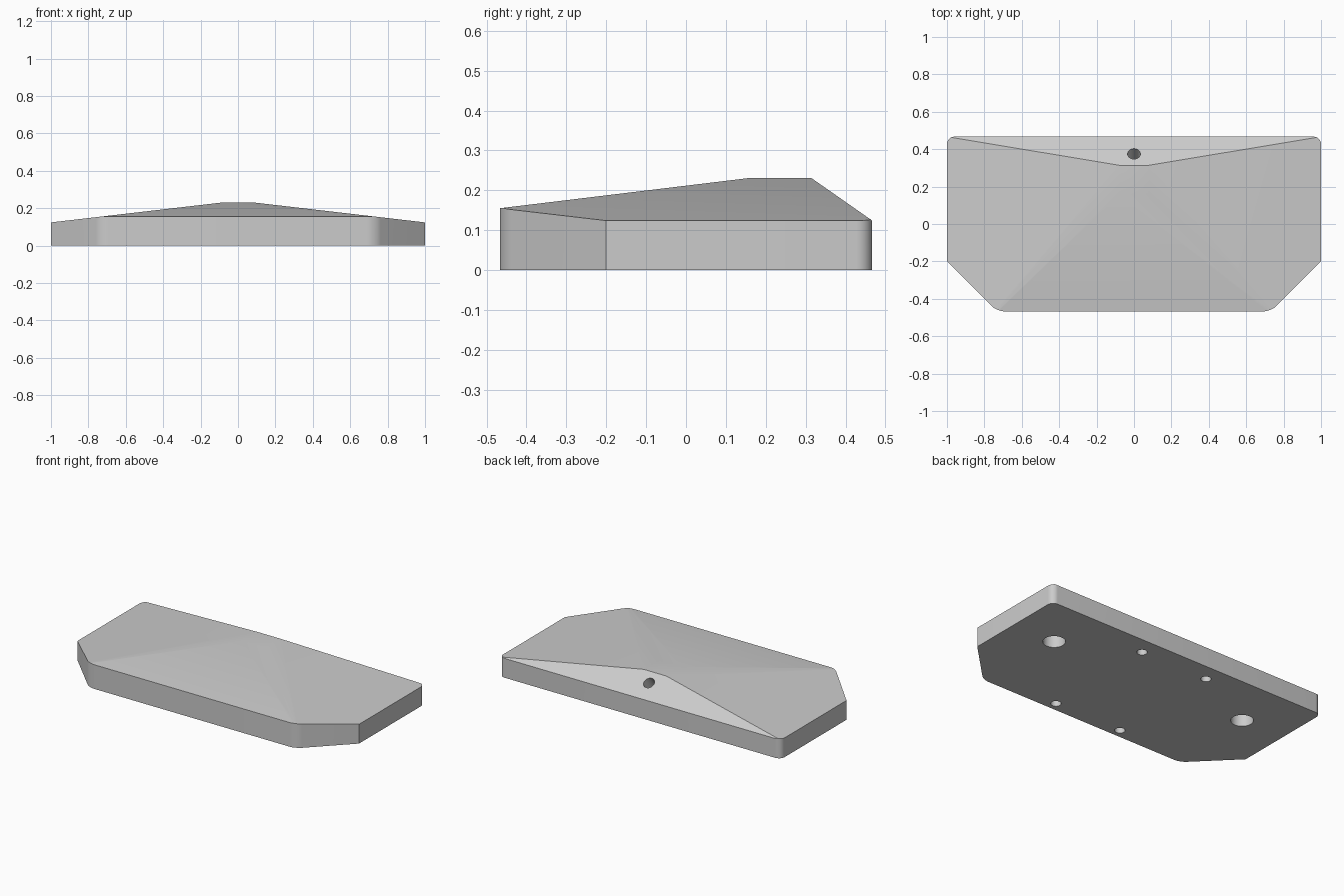
import bpy, bmesh
from mathutils import Vector

cube = bpy.data.objects.get("Cube")
if cube:
    bpy.data.objects.remove(cube)

HEIGHT, RIM = 0.231, 0.124
BACK, FRONT = 0.467, -0.467

grey = bpy.data.materials.new("plain_grey")
grey.use_nodes = True
colour = (0.6, 0.6, 0.6, 1)
grey.diffuse_color = colour
grey.node_tree.nodes["Principled BSDF"].inputs["Base Color"].default_value = colour


def make_object(name, bm):
    bmesh.ops.recalc_face_normals(bm, faces=bm.faces)
    mesh = bpy.data.meshes.new(name)
    bm.to_mesh(mesh)
    bm.free()
    mesh.materials.append(grey)
    obj = bpy.data.objects.new(name, mesh)
    bpy.context.collection.objects.link(obj)
    return obj


# Body: chamfered plan, extruded to the full height
half = [(1, BACK), (1, -0.2), (0.733, FRONT)]
plan = half + [(-x, y) for x, y in reversed(half)]
bm = bmesh.new()
base = bm.faces.new([bm.verts.new((x, y, 0)) for x, y in plan])
top = bmesh.ops.extrude_face_region(bm, geom=[base], use_keep_orig=True)["geom"]
bmesh.ops.translate(bm, vec=(0, 0, HEIGHT),
                    verts=[g for g in top if isinstance(g, bmesh.types.BMVert)])
bmesh.ops.recalc_face_normals(bm, faces=bm.faces)

# Rounded back and front corners
corners = [e for e in bm.edges
           if abs(e.verts[0].co.z - e.verts[1].co.z) > 0.1
           and abs(e.verts[0].co.y) > 0.4]
bmesh.ops.bevel(bm, geom=corners, offset=0.04, offset_type='OFFSET',
                segments=8, profile=0.5, affect='EDGES')

# Sloping top facets: front, both sides and the steep back
side_slope = (HEIGHT - RIM) / 0.92
front_slope = (HEIGHT - 0.155) / (0.16 - FRONT)
back_slope = (HEIGHT - RIM) / (BACK - 0.314)
facets = [((0, 0.16, HEIGHT), (0, -front_slope, 1)),
          ((0.08, 0, HEIGHT), (side_slope, 0, 1)),
          ((-0.08, 0, HEIGHT), (-side_slope, 0, 1)),
          ((0, 0.314, HEIGHT), (0, back_slope, 1))]
for point, normal in facets:
    cut = bmesh.ops.bisect_plane(bm, geom=bm.verts[:] + bm.edges[:] + bm.faces[:],
                                 plane_co=point, plane_no=Vector(normal).normalized(),
                                 clear_outer=True, dist=1e-5)
    rim = [e for e in bm.edges if e.is_boundary]
    bmesh.ops.contextual_create(bm, geom=rim)
body = make_object("body", bm)


# Blind holes: mounting holes below, one angled hole in the back slope
def add_hole(bm, centre, direction, radius, depth):
    axis = Vector(direction).normalized()
    matrix = axis.to_track_quat('Z', 'Y').to_matrix().to_4x4()
    matrix.translation = centre
    bmesh.ops.create_cone(bm, cap_ends=True, segments=32, radius1=radius,
                          radius2=radius, depth=2 * depth, matrix=matrix)


bm = bmesh.new()
for side in (-1, 1):
    add_hole(bm, (side * 0.7, 0.125, 0), (0, 0, 1), 0.065, 0.1)
    for y in (0.355, -0.41):
        add_hole(bm, (side * 0.238, y, 0), (0, 0, 1), 0.03, 0.1)
slope_z = HEIGHT - back_slope * (0.375 - 0.314)
add_hole(bm, (0, 0.375, slope_z), (0, back_slope, 1), 0.034, 0.15)
cutter = make_object("hole_cutter", bm)
cutter.hide_render = True

bpy.context.view_layer.objects.active = body
for obj in bpy.context.selected_objects:
    obj.select_set(False)
body.select_set(True)
boolean = body.modifiers.new("holes", 'BOOLEAN')
boolean.operation = 'DIFFERENCE'
boolean.solver = 'EXACT'
boolean.object = cutter
bpy.ops.object.modifier_apply(modifier=boolean.name)
bpy.data.objects.remove(cutter)
bpy.ops.object.shade_smooth_by_angle(angle=0.52)
